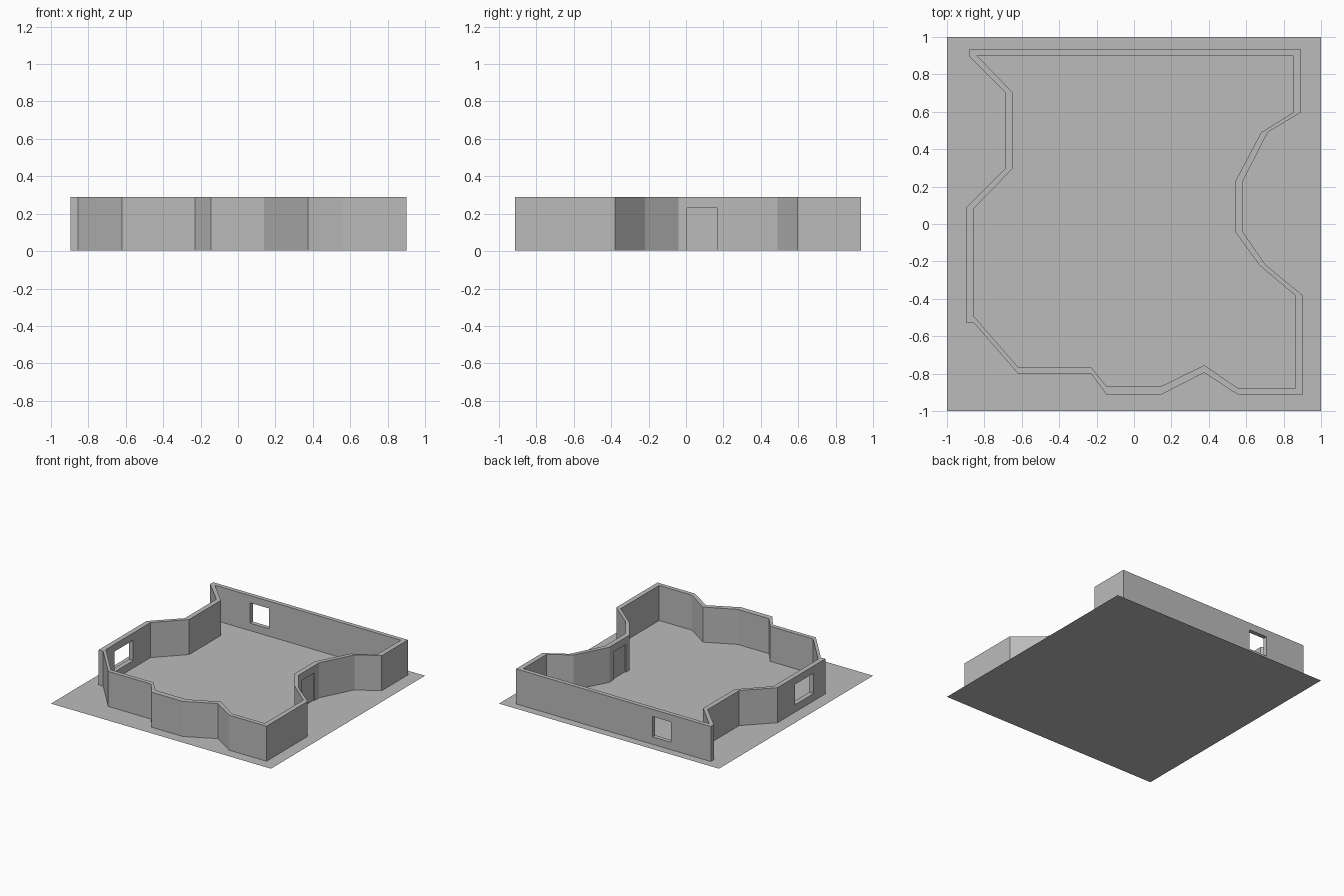
import bpy
import bmesh

if "Cube" in bpy.data.objects:
    bpy.data.objects.remove(bpy.data.objects["Cube"], do_unlink=True)

WALL_BASE, WALL_TOP = 0.002, 0.29

# One plain grey for everything
grey = bpy.data.materials.new("plain_grey")
grey.use_nodes = True
grey.diffuse_color = (0.5, 0.5, 0.5, 1)
grey.node_tree.nodes["Principled BSDF"].inputs["Base Color"].default_value = (0.5, 0.5, 0.5, 1)


def prism(name, outline, bottom, top):
    """Upright solid over a plan outline; flat sheet when top equals bottom."""
    bm = bmesh.new()
    face = bm.faces.new([bm.verts.new((x, y, bottom)) for x, y in outline])
    if top > bottom:
        extruded = bmesh.ops.extrude_face_region(bm, geom=[face])
        verts = [v for v in extruded["geom"] if isinstance(v, bmesh.types.BMVert)]
        bmesh.ops.translate(bm, verts=verts, vec=(0, 0, top - bottom))
        bmesh.ops.recalc_face_normals(bm, faces=bm.faces)
    mesh = bpy.data.meshes.new(name)
    bm.to_mesh(mesh)
    bm.free()
    mesh.materials.append(grey)
    obj = bpy.data.objects.new(name, mesh)
    bpy.context.collection.objects.link(obj)
    return obj


def box(name, x0, x1, y0, y1, bottom, top):
    return prism(name, [(x0, y0), (x1, y0), (x1, y1), (x0, y1)], bottom, top)


def cut(target, cutter):
    """Subtract the cutter and discard it."""
    cutter.hide_render = True
    mod = target.modifiers.new("cut", 'BOOLEAN')
    mod.operation = 'DIFFERENCE'
    mod.solver = 'EXACT'
    mod.object = cutter
    bpy.context.view_layer.objects.active = target
    bpy.ops.object.modifier_apply(modifier=mod.name)
    bpy.data.objects.remove(cutter, do_unlink=True)


# Ground sheet
box("floor", -1, 1, -1, 1, 0, 0)

# Wall plan, clockwise from the back right corner
outer = [(-.88, .935), (.89, .935), (.89, .595), (.715, .49), (.58, .225),
         (.58, -.04), (.705, -.22), (.9, -.38), (.9, -.915), (.56, -.915),
         (.375, -.795), (.14, -.915), (-.145, -.915), (-.23, -.8), (-.62, -.8),
         (-.855, -.53), (-.895, -.53), (-.895, .09), (-.69, .295),
         (-.69, .705), (-.88, .895)]
inner = [(-.84, .9), (.85, .9), (.85, .595), (.68, .49), (.54, .225),
         (.54, -.04), (.67, -.22), (.86, -.38), (.86, -.88), (.56, -.88),
         (.375, -.755), (.14, -.87), (-.145, -.87), (-.23, -.765),
         (-.62, -.765), (-.855, -.495), (-.855, .085), (-.65, .295),
         (-.65, .705)]
walls = prism("walls", outer, WALL_BASE, WALL_TOP)
cut(walls, prism("room_cutter", inner, -0.1, 0.4))

# Openings: back window, side window, doorway
cut(walls, box("back_window_cutter", -.52, -.35, .87, .97, .063, .23))
cut(walls, box("side_window_cutter", -.93, -.82, -.38, -.14, .063, .23))
cut(walls, box("doorway_cutter", .5, .62, .005, .165, -.1, .23))

# Closed door set back in its opening
box("door", .55, .57, .005, .165, WALL_BASE, .23)
